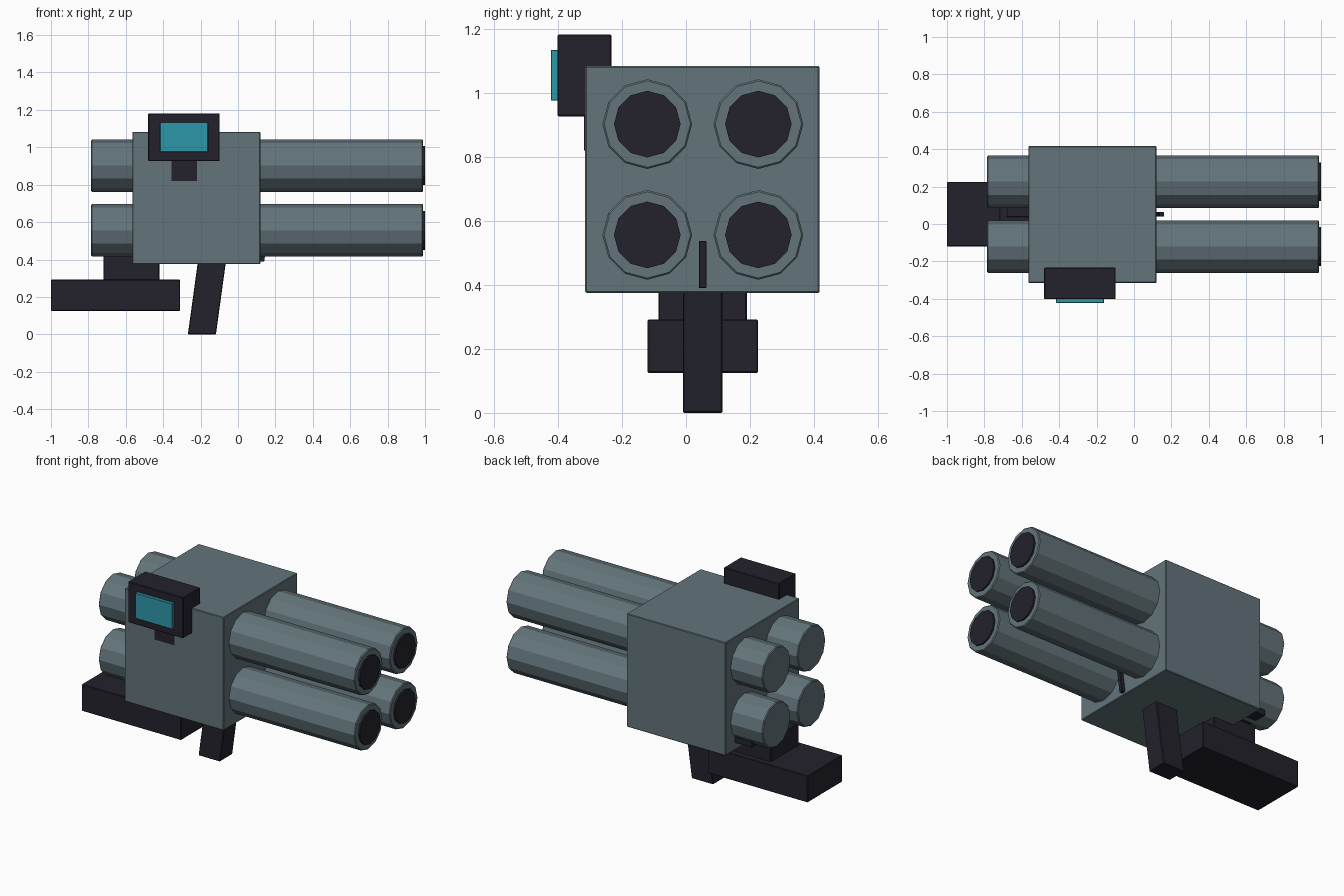
import bpy, bmesh, math
from mathutils import Matrix

if "Cube" in bpy.data.objects:
    bpy.data.objects.remove(bpy.data.objects["Cube"])


def material(name, rgb):
    m = bpy.data.materials.new(name)
    m.diffuse_color = (*rgb, 1.0)
    m.use_nodes = True
    m.node_tree.nodes["Principled BSDF"].inputs["Base Color"].default_value = m.diffuse_color
    return m


GREY = material("slate_grey", (0.125, 0.177, 0.198))
DARK = material("near_black", (0.017, 0.016, 0.026))
TEAL = material("teal_glass", (0.028, 0.31, 0.40))


def finish(name, bm, mat, bevel):
    """Turn a bmesh into a named object with slightly chamfered edges."""
    bmesh.ops.recalc_face_normals(bm, faces=bm.faces)
    me = bpy.data.meshes.new(name)
    bm.to_mesh(me)
    bm.free()
    me.materials.append(mat)
    ob = bpy.data.objects.new(name, me)
    bpy.context.collection.objects.link(ob)
    if bevel:
        mod = ob.modifiers.new("chamfer", 'BEVEL')
        mod.width = bevel
        mod.segments = 1
        mod.limit_method = 'ANGLE'
        mod.angle_limit = math.radians(40)
    return ob


def box(name, x, y, z, mat, bevel=0.004, lean=0.0):
    """Box from ranges; lean shifts the top along x."""
    bm = bmesh.new()
    bmesh.ops.create_cube(bm, size=1.0)
    for v in bm.verts:
        t = v.co.z + 0.5
        v.co = (x[0] + (v.co.x + 0.5) * (x[1] - x[0]) + lean * t,
                y[0] + (v.co.y + 0.5) * (y[1] - y[0]),
                z[0] + t * (z[1] - z[0]))
    return finish(name, bm, mat, bevel)


def tube(name, x0, x1, y, z, r, mat, bevel):
    """Twelve-sided cylinder along x with a corner pointing up."""
    bm = bmesh.new()
    bmesh.ops.create_cone(bm, cap_ends=True, segments=12, radius1=r, radius2=r,
                          depth=x1 - x0)
    bmesh.ops.transform(bm, verts=bm.verts, matrix=Matrix.Translation(
        ((x0 + x1) / 2, y, z)) @ Matrix.Rotation(math.pi / 2, 4, 'Y'))
    return finish(name, bm, mat, bevel)


# Main housing
box("housing", (-0.565, 0.12), (-0.315, 0.417), (0.375, 1.083), GREY)

# Four launch tubes with dark bores
for row, z in (("lower", 0.556), ("upper", 0.902)):
    for side, y in (("front", -0.121), ("back", 0.226)):
        tube(f"{row}_{side}_tube", -0.785, 0.99, y, z, 0.14, GREY, 0.005)
        tube(f"{row}_{side}_bore", 0.96, 1.0, y, z, 0.104, DARK, 0)

# Shoulder rest and its connector
box("shoulder_rest", (-1.0, -0.31), (-0.12, 0.225), (0.125, 0.292), DARK)
box("rest_connector", (-0.72, -0.42), (-0.086, 0.19), (0.28, 0.43), DARK)

# Slanted grip, trigger and rear latch
box("grip", (-0.268, -0.118), (-0.01, 0.114), (0.0, 0.40), DARK, lean=0.055)
box("trigger", (0.115, 0.14), (0.04, 0.064), (0.39, 0.537), DARK, 0.002, lean=0.02)
box("rear_latch", (-0.68, -0.54), (0.037, 0.32), (0.42, 0.46), DARK, 0.002)

# Sight with screen and mount
box("sight_case", (-0.48, -0.098), (-0.402, -0.233), (0.926, 1.182), DARK)
box("sight_screen", (-0.416, -0.16), (-0.422, -0.39), (0.975, 1.134), TEAL, 0.002)
box("sight_mount", (-0.355, -0.218), (-0.318, -0.25), (0.82, 0.95), DARK, 0)
